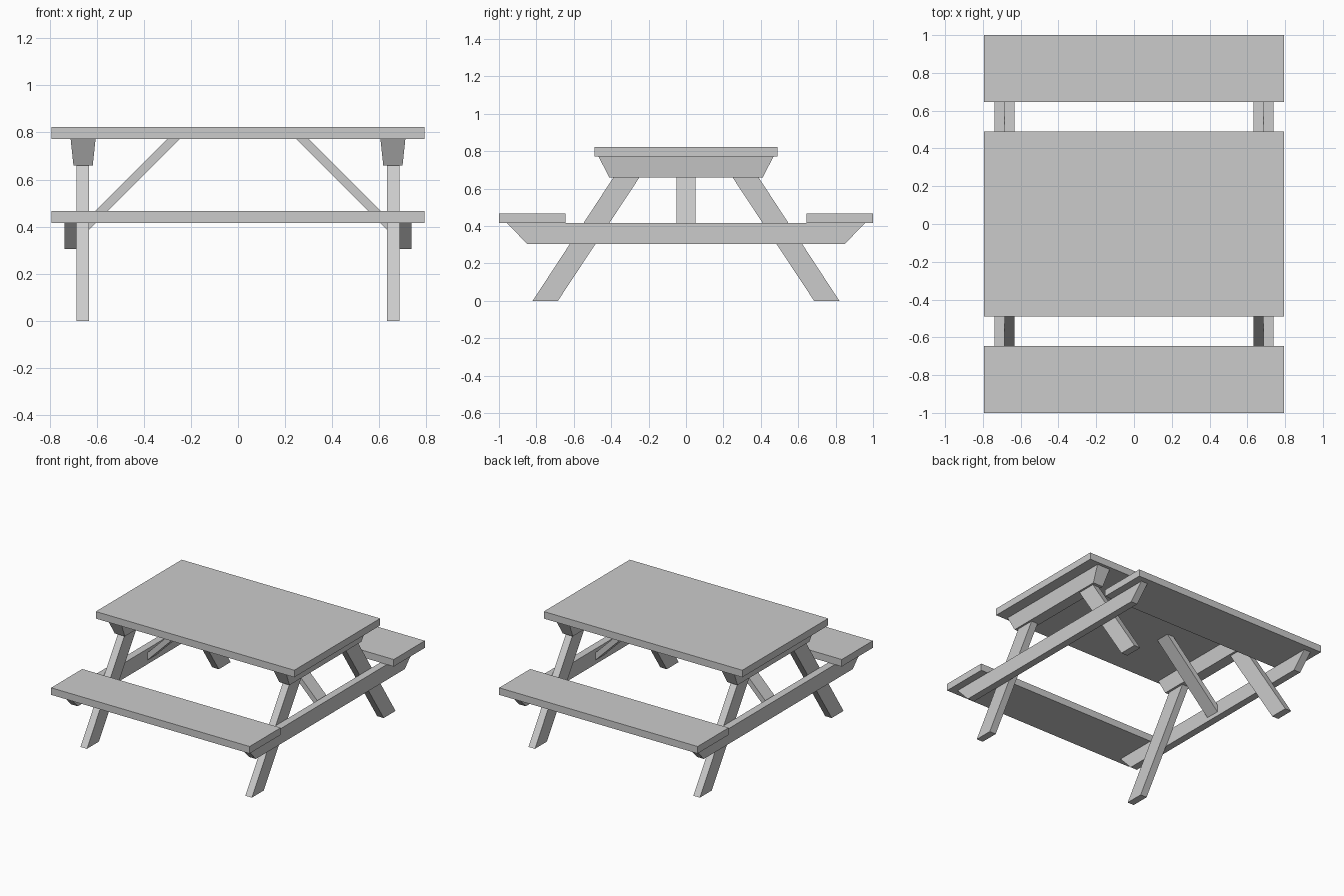
import bpy
import bmesh

if "Cube" in bpy.data.objects:
    bpy.data.objects.remove(bpy.data.objects["Cube"])


def make_object(name, bm):
    bmesh.ops.recalc_face_normals(bm, faces=bm.faces)
    mesh = bpy.data.meshes.new(name)
    bm.to_mesh(mesh)
    bm.free()
    obj = bpy.data.objects.new(name, mesh)
    bpy.context.collection.objects.link(obj)
    return obj


def box(name, lo, hi, top_inset=(0, 0)):
    """Box between two corners; top_inset shrinks (or widens) the upper face."""
    bm = bmesh.new()
    bmesh.ops.create_cube(bm, size=1)
    for v in bm.verts:
        up = v.co.z > 0
        for i in range(3):
            side = 1 if v.co[i] > 0 else -1
            edge = hi[i] if side > 0 else lo[i]
            if up and i < 2:
                edge -= side * top_inset[i]
            v.co[i] = edge
    return make_object(name, bm)


def prism(name, profile, axis, start, end):
    """Extrude a profile along x (points are y, z) or y (points are x, z)."""
    bm = bmesh.new()
    pts = [(start, a, b) if axis == 'x' else (a, start, b) for a, b in profile]
    face = bm.faces.new([bm.verts.new(p) for p in pts])
    ext = bmesh.ops.extrude_face_region(bm, geom=[face])
    move = (end - start, 0, 0) if axis == 'x' else (0, end - start, 0)
    verts = [g for g in ext['geom'] if isinstance(g, bmesh.types.BMVert)]
    bmesh.ops.translate(bm, verts=verts, vec=move)
    return make_object(name, bm)


HALF = 0.793     # half length of the planks
SIDES = (('left', -1), ('right', 1))
ENDS = (('front', -1), ('back', 1))

# Table top
box('table_top', (-HALF, -0.49, 0.772), (HALF, 0.49, 0.823))

# Bench seats
for end, t in ENDS:
    y0, y1 = sorted((t * 0.645, t))
    box(end + '_seat', (-HALF, y0, 0.416), (HALF, y1, 0.467))

for side, s in SIDES:
    # Tapered support under the table top
    cx = s * 0.658
    box(side + '_top_support', (cx - 0.041, -0.41, 0.66),
        (cx + 0.041, 0.41, 0.772), top_inset=(-0.012, -0.058))

    # Cross beam carrying the seats, outside the legs
    prism(side + '_seat_beam',
          [(-0.85, 0.305), (0.85, 0.305), (0.957, 0.416), (-0.957, 0.416)],
          'x', s * 0.685, s * 0.738)

    # Splayed legs
    for end, t in ENDS:
        leg = [(0.82, 0), (0.685, 0), (0.249, 0.66), (0.388, 0.66)]
        prism(f'{side}_{end}_leg', [(t * y, z) for y, z in leg],
              'x', s * 0.633, s * 0.685)

    # Diagonal brace from the beam to the table top
    brace = [(0.685, 0.335), (0.685, 0.388), (0.301, 0.772), (0.248, 0.772)]
    prism(side + '_brace', [(s * x, z) for x, z in brace], 'y', -0.052, 0.052)
